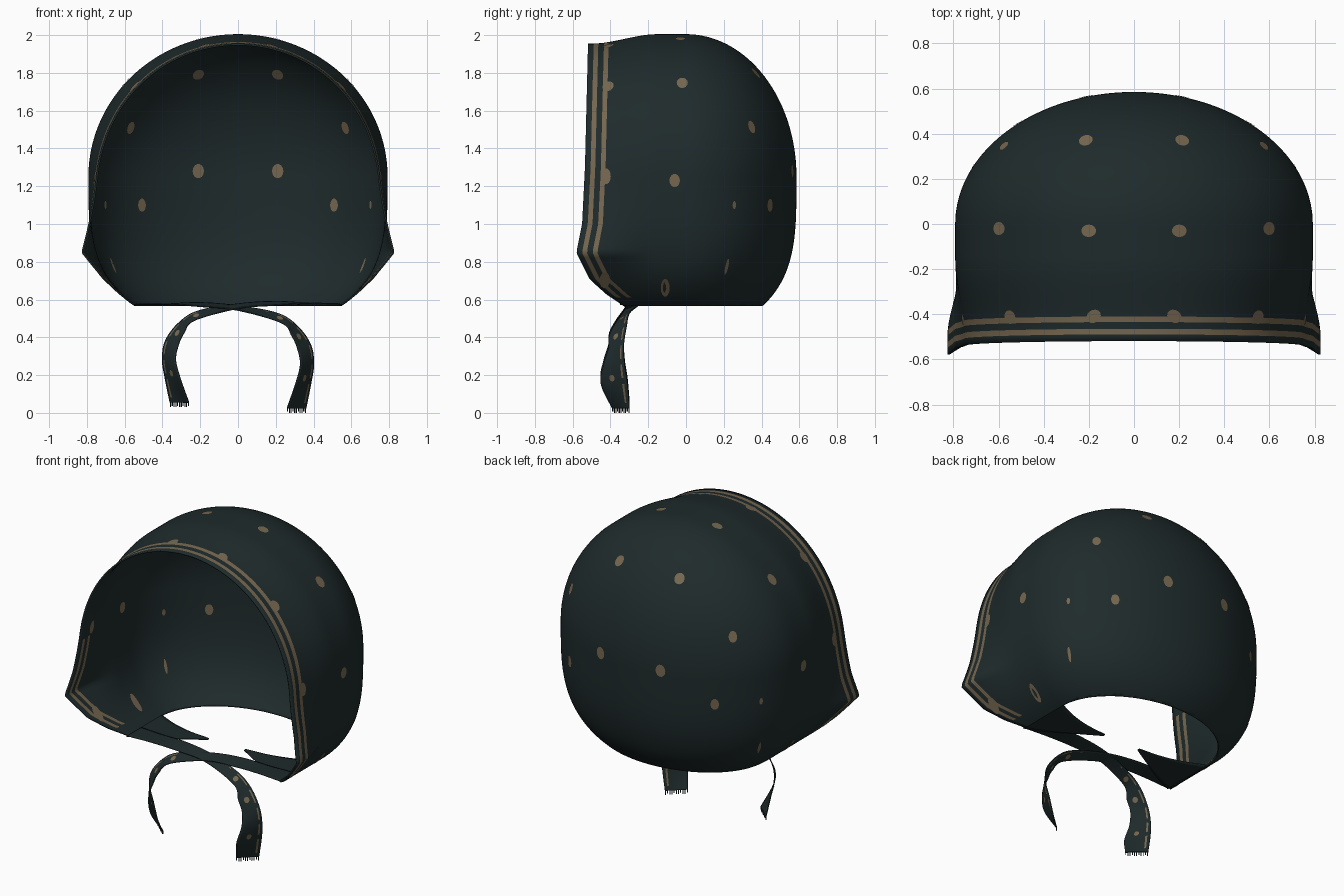
import bpy, bmesh
from math import sin, cos, pi, sqrt, exp
from mathutils import Vector
from mathutils.bvhtree import BVHTree

cube = bpy.data.objects.get("Cube")
if cube:
    bpy.data.objects.remove(cube)


def material(name, rgb):
    m = bpy.data.materials.new(name)
    m.use_nodes = True
    m.diffuse_color = (*rgb, 1)
    m.node_tree.nodes["Principled BSDF"].inputs["Base Color"].default_value = (*rgb, 1)
    return m


CLOTH = material("dark teal cloth", (0.0135, 0.0235, 0.0245))
TAN = material("tan print", (0.18, 0.135, 0.08))
# Outer cloth, stripe, stripe printed through; then the same three on the inside
SLOTS = [CLOTH, TAN, TAN, CLOTH, CLOTH, TAN]


def finish(name, bm, thickness=0):
    mesh = bpy.data.meshes.new(name)
    bm.to_mesh(mesh)
    bm.free()
    for m in SLOTS:
        mesh.materials.append(m)
    ob = bpy.data.objects.new(name, mesh)
    bpy.context.collection.objects.link(ob)
    if thickness:
        mod = ob.modifiers.new("cloth thickness", 'SOLIDIFY')
        mod.thickness = thickness
        mod.offset = 0
        mod.material_offset = 3
    bpy.ops.object.select_all(action='DESELECT')
    ob.select_set(True)
    bpy.context.view_layer.objects.active = ob
    bpy.ops.object.shade_smooth_by_angle(angle=0.9)


def grid(bm, rows):
    """Join rows of points into quads; returns the faces of each row."""
    vs = [[bm.verts.new(p) for p in row] for row in rows]
    return [[bm.faces.new((a[i], a[i + 1], b[i + 1], b[i])) for i in range(len(a) - 1)]
            for a, b in zip(vs, vs[1:])]


def printed_spots(name, tree, spots, lift):
    """Thin oval plates on both sides of the cloth: (place, width, height)."""
    bm = bmesh.new()
    for place, width, height in spots:
        hub, normal, _, _ = tree.find_nearest(place)
        across = normal.cross(Vector((0, 0, 1))).normalized()
        up = across.cross(normal)
        rim = [tree.find_nearest(hub + across * width * cos(k * pi / 7)
                                 + up * height * sin(k * pi / 7)) for k in range(14)]
        for face_side in (1, -1):
            f = bm.faces.new([bm.verts.new(r[0] + r[1] * lift * face_side)
                              for r in rim[::face_side]])
            f.material_index = 1
    finish(name, bm)


# Hood: arches run from the front hem to a pole at the back
MID, HALF_W, DEPTH, BOTTOM = 1.25, 0.787, 0.58, 0.57
HEM = [(0.0, -0.3), (0.57, -0.33), (0.59, -0.36), (0.63, -0.42), (0.71, -0.51),
       (0.85, -0.58), (1.0, -0.55), (1.3, -0.535), (2.1, -0.515)]


def hem_y(z):
    for (z0, y0), (z1, y1) in zip(HEM, HEM[1:]):
        if z <= z1:
            return y0 + (y1 - y0) * (z - z0) / (z1 - z0)
    return HEM[-1][1]


def hood_point(angle, y):
    t = min(max((-0.15 - y) / 0.35, 0), 1)
    w = t * t * (3 - 2 * t)
    s = max(0, 1 - (max(y, 0) / DEPTH) ** 2)
    # Round above the middle, fuller and boxier below it
    c = cos(angle)
    height, power = (0.75 - 0.05 * w, 2) if c > 0 else (0.82, 3.5)
    z = MID + s ** (1 / power) * height * c
    x = sqrt(s * max(0, 1 - abs(c) ** power)) * (HALF_W - 0.068 * w)
    x += 0.135 * w * exp(-abs(z - 0.85) / 0.25) * min(x * 4, 1)
    return Vector((x if angle > 0 else -x, y, z))


SEGMENTS, FRONT_ROWS, BACK_ROWS = 220, 20, 40
STRIPES = [0, 0.03, 0.055, 0.085, 0.11]
columns = []
for i in range(SEGMENTS + 1):
    a = -pi + 2 * pi * i / SEGMENTS
    edge = hem_y(hood_point(a, -0.6).z)
    ys = [edge + d for d in STRIPES]
    start = ys[-1]
    ys += [start * (1 - k / FRONT_ROWS) for k in range(1, FRONT_ROWS + 1)]
    ys += [DEPTH * sin(pi / 2 * k / BACK_ROWS) for k in range(1, BACK_ROWS + 1)]
    columns.append([hood_point(a, y) for y in ys])

bm = bmesh.new()
for strip in grid(bm, columns):
    for f in (strip[1], strip[3]):
        z = f.calc_center_median().z
        if z > 0.61:
            f.material_index = 1 if z > 1.2 else 2
bmesh.ops.remove_doubles(bm, verts=bm.verts, dist=0.0005)
bmesh.ops.bisect_plane(bm, geom=bm.verts[:] + bm.edges[:] + bm.faces[:],
                       plane_co=(0, 0, BOTTOM), plane_no=(0, 0, 1), clear_inner=True)
bmesh.ops.recalc_face_normals(bm, faces=bm.faces)
crown = max(bm.faces, key=lambda f: f.calc_center_median().z)
if crown.normal.z < 0:
    bmesh.ops.reverse_faces(bm, faces=bm.faces)
tree = BVHTree.FromBMesh(bm)
finish("hood", bm, 0.01)

# Place, then width and height factors
SPOTS = [((0.21, 0.36, 1.79), 1, 1), ((0.57, 0.34, 1.51), 0.8, 1), ((0.21, 0.55, 1.28), 1, 1.1),
         ((0.5, 0.42, 1.1), 0.8, 1), ((0.2, -0.03, 1.98), 0.9, 0.95),
         ((0.59, -0.02, 1.74), 0.95, 1.05), ((0.79, -0.06, 1.23), 0.9, 1),
         ((0.72, 0.26, 1.1), 0.35, 0.6), ((0.68, 0.22, 0.77), 0.3, 1.3),
         ((0.65, -0.11, 0.67), 0.75, 1.8), ((0.18, -0.41, 1.95), 0.9, 1),
         ((0.54, -0.41, 1.72), 1, 1), ((0.74, -0.42, 1.25), 0.8, 1.2),
         ((0.72, -0.43, 0.69), 0.9, 1.6)]
printed_spots("hood_spots", tree, [(Vector((s * p[0], p[1], p[2])), 0.031 * w, 0.035 * h)
                                   for p, w, h in SPOTS for s in (1, -1)], 0.0075)


def spline(points, steps):
    pts = [points[0]] + points + [points[-1]]
    out = []
    for a, b, c, d in zip(pts, pts[1:], pts[2:], pts[3:]):
        for k in range(steps):
            t = k / steps
            out.append(0.5 * (2 * b + (c - a) * t + (2 * a - 5 * b + 4 * c - d) * t * t
                              + (3 * b - a - 3 * c + d) * t ** 3))
    return out + [points[-1]]


# Each entry is a strip's centre and its half-width direction
FLAP = [((0.55, -0.17, 0.573), (0, 0.18, 0)), ((0.42, -0.17, 0.574), (0, 0.12, 0)),
        ((0.28, -0.15, 0.576), (0, 0.06, 0)), ((0.13, -0.115, 0.578), (0, 0.008, 0))]
TIE = [((0.54, -0.28, 0.578), (0, 0.07, 0)), ((0.38, -0.28, 0.58), (0, 0.06, 0)),
       ((0.2, -0.28, 0.58), (0, 0.045, 0.01)), ((0, -0.29, 0.565), (0, 0.035, 0.012)),
       ((-0.22, -0.335, 0.515), (0.01, 0.035, 0.025)), ((-0.3, -0.36, 0.45), (-0.015, 0.045, 0.025)),
       ((-0.35, -0.37, 0.37), (-0.035, 0.04, 0.01)), ((-0.365, -0.38, 0.28), (-0.035, 0.055, 0)),
       ((-0.345, -0.38, 0.18), (-0.04, 0.07, 0)), ((-0.31, -0.345, 0.055), (-0.05, 0.045, 0))]
ACROSS = [-1, -0.8, -0.6, -0.4, -0.2, 0, 0.2, 0.4, 0.62, 0.78, 1]

for name, side, drop in (("left", 1, 0), ("right", -1, 0.03)):
    def smooth_strip(entries):
        return [spline([Vector((side * e[j][0], e[j][1], e[j][2])) for e in entries], 14)
                for j in (0, 1)]

    # Flap folded in under the jaw
    bm = bmesh.new()
    grid(bm, [[c + h * f for f in ACROSS] for c, h in zip(*smooth_strip(FLAP))])
    finish(name + "_flap", bm, 0.006)

    # Tie crosses under the chin and hangs down
    centres, halves = smooth_strip(TIE)
    n = len(centres) - 1
    for k, c in enumerate(centres):
        c.z -= drop * k / n
    bm = bmesh.new()
    for k, strip in enumerate(grid(bm, [[c + h * f for f in ACROSS]
                                        for c, h in zip(centres, halves)])):
        if n * 0.4 < k and k % 14 < 10:
            strip[8].material_index = 2
    bmesh.ops.recalc_face_normals(bm, faces=bm.faces)
    tree = BVHTree.FromBMesh(bm)
    finish(name + "_tie", bm, 0.006)
    printed_spots(name + "_tie_spots", tree,
                  [(centres[int(n * f)] - halves[int(n * f)] * 0.1, 0.016, 0.018)
                   for f in (0.45, 0.6, 0.86)], 0.005)

    # Frayed threads at the tie's end
    bm = bmesh.new()
    for k in range(11):
        top = centres[-1] + halves[-1] * (k / 5 - 1) * 0.95
        width = halves[-1] * 0.04
        end = Vector((0, 0, -0.025 if k % 3 else -0.018))
        grid(bm, [[top - width, top + width], [top - width + end, top + width + end]])
    finish(name + "_fringe", bm, 0.003)
